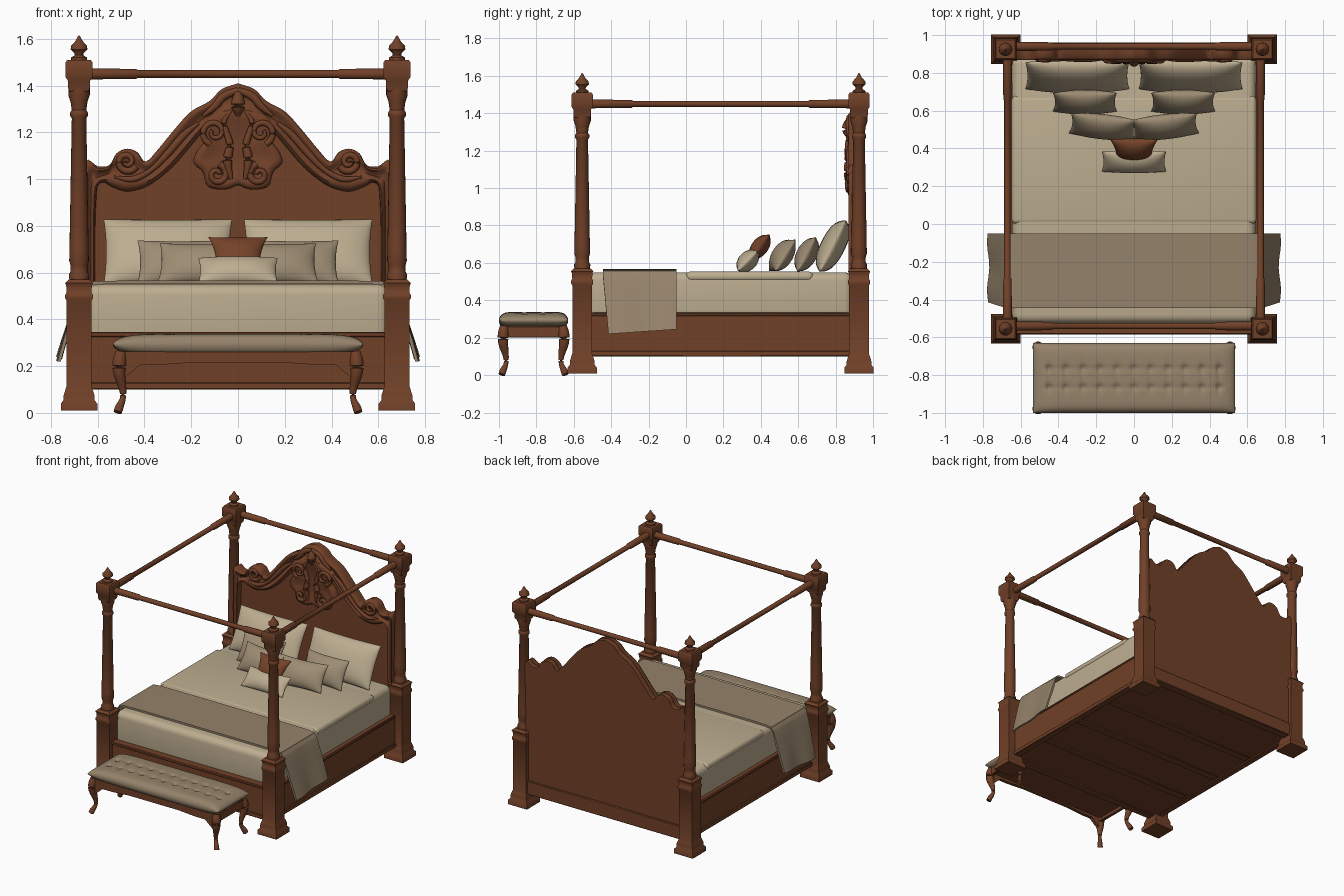
import bpy, bmesh, math
from mathutils import Vector, Matrix

if "Cube" in bpy.data.objects:
    bpy.data.objects.remove(bpy.data.objects["Cube"])


def material(name, colour):
    mat = bpy.data.materials.new(name)
    mat.use_nodes = True
    mat.diffuse_color = (*colour, 1)
    mat.node_tree.nodes["Principled BSDF"].inputs["Base Color"].default_value = (*colour, 1)
    return mat


WOOD = material("brown wood", (0.165, 0.052, 0.021))
CREAM = material("cream linen", (0.51, 0.42, 0.28))
BEIGE = material("beige linen", (0.34, 0.265, 0.172))
TAUPE = material("taupe cloth", (0.30, 0.225, 0.145))
RUST = material("rust cloth", (0.18, 0.056, 0.022))


def finish(bm, name, mat, angle=40):
    bmesh.ops.recalc_face_normals(bm, faces=bm.faces)
    mesh = bpy.data.meshes.new(name)
    bm.to_mesh(mesh)
    bm.free()
    obj = bpy.data.objects.new(name, mesh)
    bpy.context.collection.objects.link(obj)
    mesh.materials.append(mat)
    bpy.ops.object.select_all(action="DESELECT")
    obj.select_set(True)
    bpy.context.view_layer.objects.active = obj
    bpy.ops.object.shade_smooth_by_angle(angle=math.radians(angle))
    return obj


def loft(name, rings, mat, angle=40):
    """Closed skin through a list of equal rings, capped at both ends."""
    bm = bmesh.new()
    rows = [[bm.verts.new(p) for p in ring] for ring in rings]
    n = len(rows[0])
    for a, b in zip(rows, rows[1:]):
        for i in range(n):
            j = (i + 1) % n
            bm.faces.new((a[i], a[j], b[j], b[i]))
    bm.faces.new(rows[0])
    bm.faces.new(rows[-1])
    return finish(bm, name, mat, angle)


def lathe(name, x, y, profile, sides, mat=WOOD):
    """Profile of (radius, height); four sides gives a square of that half width."""
    k, turn = (math.sqrt(2), math.pi / 4) if sides == 4 else (1, 0)
    angles = [turn + math.tau * i / sides for i in range(sides)]
    rings = [[(x + k * r * math.cos(a), y + k * r * math.sin(a), z) for a in angles]
             for r, z in profile]
    return loft(name, rings, mat)


def smooth_path(points, steps=5):
    """Catmull-Rom curve through the points."""
    p = [Vector(q) for q in points]
    p = [2 * p[0] - p[1]] + p + [2 * p[-1] - p[-2]]
    out = []
    for a, b, c, d in zip(p, p[1:], p[2:], p[3:]):
        for s in range(steps):
            t = s / steps
            out.append(0.5 * (2 * b + (c - a) * t + (2 * a - 5 * b + 4 * c - d) * t * t
                              + (3 * b - a - 3 * c + d) * t ** 3))
    return out + [p[-2]]


def tube(name, points, mat=WOOD, sides=10):
    """Round sweep along (x, y, z, radius) points."""
    path = smooth_path(points)
    rings = []
    for i, p in enumerate(path):
        ahead = (path[min(i + 1, len(path) - 1)] - path[max(i - 1, 0)]).to_3d()
        turn = ahead.to_track_quat("Z", "Y")
        rings.append([p.to_3d() + turn @ Vector((math.cos(a), math.sin(a), 0)) * max(p.w, 0.002)
                      for a in (math.tau * k / sides for k in range(sides))])
    return loft(name, rings, mat, 60)


def box(name, low, high, mat=WOOD, bevel=0.004, segments=1):
    bm = bmesh.new()
    bmesh.ops.create_cube(bm, size=1)
    low, high = Vector(low), Vector(high)
    for v in bm.verts:
        v.co = (low + high) / 2 + v.co * (high - low)
    bmesh.ops.bevel(bm, geom=bm.edges[:], offset=bevel, segments=segments,
                    profile=0.5, affect="EDGES")
    return finish(bm, name, mat)


def plate(name, half, y_front, y_back):
    """Mirrored half outline in x, z given depth."""
    outline = [(x, z) for x, z in half] + [(-x, z) for x, z in reversed(half) if x > 0]
    return loft(name, [[(x, y, z) for x, z in outline] for y in (y_front, y_back)], WOOD, 30)


def pillow(name, size, at, lean, mat, yaw=0, power=2, pinch=0.07, flare=0, res=(24, 18), tuft=None):
    """Stuffed shape: width, thickness, height; front side is -y before leaning back."""
    w, d, h = (s / 2 for s in size)
    bm = bmesh.new()
    nx, nz = res
    for side in (-1, 1):
        rows = []
        for j in range(nz + 1):
            v = math.sin((j / nz - 0.5) * math.pi)
            row = []
            for i in range(nx + 1):
                u = math.sin((i / nx - 0.5) * math.pi)
                bulge = max(0, (1 - abs(u) ** power) * (1 - abs(v) ** power)) ** 0.55
                x = w * u * (1 - pinch * (1 - v * v)) * (1 + flare * v)
                z = h * v * (1 - pinch * (1 - u * u))
                y = side * d * bulge
                if tuft and side < 0:
                    y += tuft(x, z)
                row.append(bm.verts.new((x, y, z)))
            rows.append(row)
        for a, b in zip(rows, rows[1:]):
            for i in range(nx):
                bm.faces.new((a[i], a[i + 1], b[i + 1], b[i]))
    bmesh.ops.remove_doubles(bm, verts=bm.verts, dist=0.0002)
    bm.transform(Matrix.Translation(at) @ Matrix.Rotation(math.radians(yaw), 4, "Z")
                 @ Matrix.Rotation(math.radians(-lean), 4, "X"))
    return finish(bm, name, mat, 70)


# Four posts: square foot and block, turned column, square capital, finial
PX, FRONT, BACK = 0.68, -0.555, 0.925
FOOT = [(.078, .01), (.078, .04), (.066, .055), (.066, .075), (.058, .1), (.053, .115), (.053, .48),
        (.059, .49), (.059, .505), (.053, .515), (.055, .545), (.06, .555), (.045, .57)]
COLUMN = [(.04, .56), (.044, .59), (.036, .605), (.036, .63), (.042, .65), (.041, .7), (.031, 1.26),
          (.038, 1.27), (.038, 1.285), (.031, 1.295), (.036, 1.33), (.046, 1.36), (.046, 1.39)]
CAPITAL = [(.04, 1.375), (.047, 1.39), (.047, 1.42), (.057, 1.435), (.057, 1.5), (.05, 1.51)]
FINIAL = [(.034, 1.505), (.034, 1.52), (.018, 1.53), (.02, 1.54), (.036, 1.555), (.034, 1.57),
          (.016, 1.59), (.008, 1.605), (.002, 1.615)]
for end, py in (("front", FRONT), ("back", BACK)):
    for side, sx in (("left", 1), ("right", -1)):
        tag = f"{end}_{side}_post"
        lathe(tag + "_base", sx * PX, py, FOOT, 4)
        lathe(tag + "_column", sx * PX, py, COLUMN, 20)
        lathe(tag + "_capital", sx * PX, py, CAPITAL, 4)
        lathe(tag + "_finial", sx * PX, py, FINIAL, 16)

# Canopy rails with thicker sleeves at the ends


def canopy_rail(name, start, end):
    a, b = Vector(start), Vector(end)
    turn = (b - a).to_track_quat("Z", "Y")
    rings = []
    for t, r in ((0, .024), (.16, .022), (.165, .017), (.835, .017), (.84, .022), (1, .024)):
        rings.append([a.lerp(b, t) + turn @ Vector((r * math.cos(q), r * math.sin(q), 0))
                      for q in (math.tau * k / 14 for k in range(14))])
    loft(name, rings, WOOD)


RAIL_Z = 1.45
for end, y in (("front", FRONT + 0.015), ("back", BACK + 0.015)):
    canopy_rail(end + "_canopy_rail", (-0.64, y, RAIL_Z), (0.64, y, RAIL_Z))
for side, x in (("left", 0.67), ("right", -0.67)):
    canopy_rail(side + "_canopy_rail", (x, FRONT + 0.04, RAIL_Z), (x, BACK - 0.04, RAIL_Z))

# Bed frame: side rails, footboard, floor and their mouldings
for side, sx in (("left", 1), ("right", -1)):
    box(side + "_side_rail", (sx * 0.655 - 0.02, -0.52, 0.12), (sx * 0.655 + 0.02, 0.9, 0.335))
    box(side + "_rail_foot", (sx * 0.66 - 0.025, -0.52, 0.1), (sx * 0.66 + 0.025, 0.9, 0.13))
    box(side + "_rail_lip", (sx * 0.657 - 0.024, -0.52, 0.315), (sx * 0.657 + 0.024, 0.9, 0.33))
box("footboard", (-0.64, -0.575, 0.12), (0.64, -0.53, 0.335))
box("footboard_lip", (-0.64, -0.583, 0.325), (0.64, -0.525, 0.345))
box("footboard_foot", (-0.64, -0.585, 0.1), (0.64, -0.525, 0.13))
box("bed_floor", (-0.64, -0.54, 0.11), (0.64, 0.93, 0.15))
for y in (-0.2, 0.15, 0.5):
    box("floor_slat", (-0.63, y - 0.03, 0.104), (0.63, y + 0.03, 0.12))

# Headboard: arched panel with a carved frame; each row is outer x, z and inner x, z
EDGE = [(0, 1.41, 0, 1.27), (.07, 1.385, .06, 1.26), (.12, 1.335, .1, 1.24), (.2, 1.29, .15, 1.2),
        (.27, 1.215, .21, 1.13), (.34, 1.13, .28, 1.05), (.395, 1.075, .36, .985),
        (.43, 1.115, .42, .955), (.475, 1.13, .48, .945), (.52, 1.11, .54, .965),
        (.55, 1.06, .575, .985), (.6, 1.055, .6, .97), (.65, 1.075, .605, .92),
        (.655, .9, .61, .8), (.655, .56, .61, .56)]
edge = smooth_path(EDGE, 4)
plate("headboard_panel", [(p.x, p.y - 0.004) for p in edge if p.x >= 0] + [(0.655, 0.1)], 0.905, 0.95)
box("headboard_bottom_rail", (-0.64, 0.9, 0.1), (0.64, 0.962, 0.2))
SECTION = [(0, 0), (0, .03), (.1, .044), (.22, .044), (.34, .026), (.55, .02), (.68, .036),
           (.82, .042), (.94, .03), (1, 0)]
for side, sx in (("left", 1), ("right", -1)):
    loft(side + "_headboard_frame",
         [[(sx * (p[0] + (p[2] - p[0]) * t), 0.912 - d, p[1] + (p[3] - p[1]) * t) for t, d in SECTION]
          for p in edge], WOOD, 60)


# Carving: shield, scrolls and leaves
def spiral(name, cx, cz, radius, turns, start, sx, thick, y=0.875):
    pts = []
    for i in range(15):
        t = i / 14
        a = start + turns * math.tau * t
        r = radius * (1 - 0.8 * t)
        pts.append((sx * (cx + r * math.cos(a)), y - 0.012 * t, cz + r * math.sin(a), thick * (1 - 0.4 * t)))
    tube(name, pts, sides=8)


SHIELD = [(0, .975), (.06, .955), (.13, .97), (.15, 1.03), (.19, 1.07), (.175, 1.12), (.14, 1.17),
          (.15, 1.23), (.11, 1.28), (0, 1.31)]
half = smooth_path(SHIELD, 4)
ring = [(p.x, p.y) for p in half] + [(-p.x, p.y) for p in reversed(half[1:-1])]
loft("shield_carving", [[(x * s, y, 1.12 + (z - 1.12) * s) for x, z in ring]
                        for s, y in ((1, .91), (1, .88), (.94, .866), (.8, .862), (.66, .876), (.05, .866))],
     WOOD, 60)
for side, sx in (("left", 1), ("right", -1)):
    spiral(side + "_corner_scroll", 0.475, 1.075, 0.045, 1.4, 3.6, sx, 0.016)
    spiral(side + "_shield_scroll", 0.1, 1.2, 0.055, 1.3, -1.2, sx, 0.014, 0.866)
    spiral(side + "_shield_curl", 0.09, 1.02, 0.045, 1.2, 1.8, sx, 0.016, 0.87)
    tube(side + "_shield_leaf", [(sx * x, 0.864, z, r) for x, z, r in
         ((.03, 1.0, .008), (.045, 1.08, .02), (.035, 1.15, .016), (.06, 1.24, .012), (.03, 1.29, .004))])
    tube(side + "_crest_leaf", [(sx * x, 0.872, z, r) for x, z, r in
         ((0, 1.38, .014), (.06, 1.355, .018), (.1, 1.31, .016), (.15, 1.27, .006))])
    tube(side + "_arch_leaf", [(sx * x, 0.874, z, r) for x, z, r in
         ((.17, 1.24, .008), (.23, 1.19, .016), (.3, 1.11, .016), (.37, 1.04, .012), (.45, 1.0, .014),
          (.53, 1.01, .005))])
tube("crest_plume", [(0, 0.872, 1.27, .012), (0, 0.862, 1.32, .03), (0, 0.88, 1.39, .01)])

# Mattress and draped throw
box("mattress", (-0.645, -0.525, 0.3), (0.645, 0.89, 0.55), CREAM, 0.045, 5)
box("folded_sheet", (-0.648, 0.0, 0.5), (0.648, 0.68, 0.554), CREAM, 0.025, 4)
DRAPE = [(.772, .22), (.75, .3), (.715, .42), (.69, .5), (.668, .545), (.62, .563), (.3, .566), (0, .566)]
half = smooth_path(DRAPE, 4)
section = [(p.x, p.y) for p in half] + [(-p.x, p.y) for p in reversed(half[:-1])]
rings = []
for i in range(13):
    t = i / 12
    row = []
    for inset in (0, 0.014):
        line = []
        for x, z in section:
            hang = max(0, (0.55 - z) / 0.33)
            y = -0.445 + 0.395 * t + 0.03 * hang * (1 - t)
            fold = 0.006 * hang * math.sin(9 * t)
            sign = math.copysign(1, x)
            line.append((x + sign * (fold - inset * min(1, 3 * hang)), y,
                         z - inset * (1 - min(1, hang)) + 0.025 * t * hang))
        row += line if inset == 0 else line[::-1]
    rings.append(row)
loft("throw_blanket", rings, TAUPE, 50)

# Pillows
for side, sx in (("left", 1), ("right", -1)):
    pillow(side + "_large_pillow", (0.55, 0.13, 0.31), (sx * 0.3, 0.785, 0.69), 27, CREAM, pinch=0.04, power=2.6)
    pillow(side + "_middle_pillow", (0.34, 0.11, 0.21), (sx * 0.26, 0.645, 0.645), 28, BEIGE)
    pillow(side + "_small_pillow", (0.35, 0.11, 0.2), (sx * 0.165, 0.515, 0.64), 32, BEIGE, yaw=6 * sx)
pillow("rust_pillow", (0.22, 0.09, 0.17), (0, 0.395, 0.685), 38, RUST, pinch=0.1, flare=0.16)
pillow("lumbar_pillow", (0.34, 0.1, 0.15), (0, 0.33, 0.61), 45, CREAM, pinch=0.05)


# Bench: tufted cushion, shaped apron and curved legs
def tuft(x, z):
    dx = (x / 0.09 + 0.5) % 1 - 0.5
    dz = abs(z) - 0.05
    if abs(x) > 0.48:
        return 0
    button = 0.014 * math.exp(-(dx * dx * 0.0081 + dz * dz) / 0.0002)
    crease = 0.005 * math.exp(-dx * dx * 60) * math.exp(-(z / 0.09) ** 4)
    return button + crease + 0.004 * math.exp(-dz * dz / 0.0001)


MID = -0.815
pillow("bench_cushion", (1.07, 0.092, 0.37), (0, MID, 0.292), 90, TAUPE,
       power=9, pinch=0, res=(130, 44), tuft=tuft)
APRON = [(0, .215), (.2, .215), (.34, .205), (.42, .205), (.46, .17), (.5, .14), (.515, .2), (.515, .262), (0, .262)]
for end, sy in (("front", -1), ("back", 1)):
    y = MID + sy * 0.16
    plate(end + "_bench_apron", APRON[:-1], y - 0.012, y + 0.012)
    for side, sx in (("left", 1), ("right", -1)):
        tube(f"bench_{end}_{side}_leg", [(sx * (0.505 + o), MID + sy * (0.16 + o), z, r) for o, z, r in
             ((-.005, .26, .024), (.002, .22, .03), (.002, .17, .027), (-.012, .1, .016),
              (-.012, .06, .013), (.002, .025, .018), (.01, .003, .018))], sides=12)
for side, sx in (("left", 1), ("right", -1)):
    box(side + "_bench_apron", (sx * 0.505 - 0.012, MID - 0.16, 0.2), (sx * 0.505 + 0.012, MID + 0.16, 0.262))
box("bench_seat_board", (-0.5, MID - 0.16, 0.225), (0.5, MID + 0.16, 0.265))
